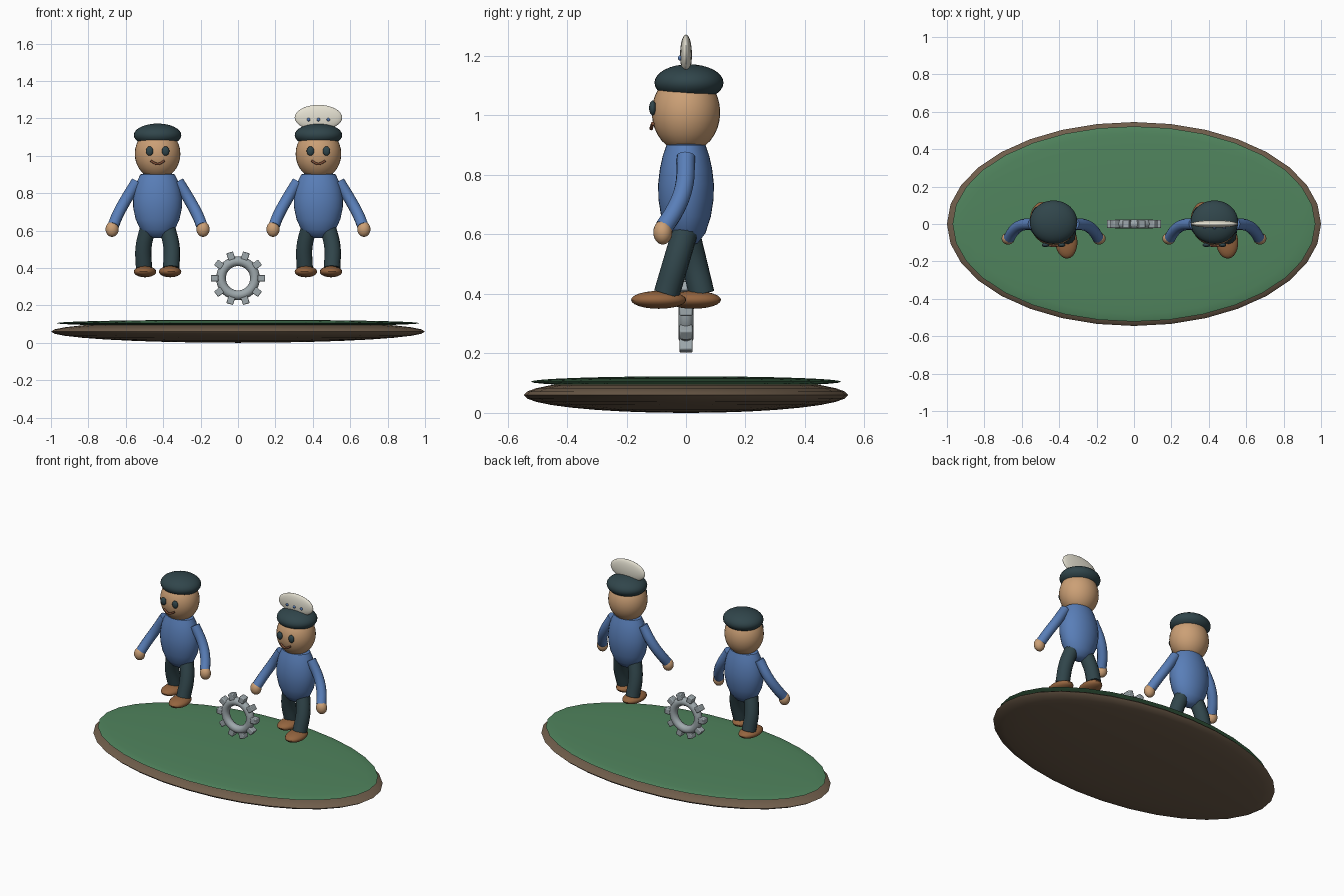
import bpy, math
from mathutils import Vector

if "Cube" in bpy.data.objects:
    bpy.data.objects.remove(bpy.data.objects["Cube"])


def mat(name, rgb):
    m = bpy.data.materials.new(name)
    m.diffuse_color = (*rgb, 1)
    m.use_nodes = True
    m.node_tree.nodes["Principled BSDF"].inputs["Base Color"].default_value = m.diffuse_color
    return m


SKIN = mat("skin", (0.60, 0.35, 0.18))
BLUE = mat("blue", (0.10, 0.21, 0.48))
DARK = mat("dark", (0.03, 0.06, 0.07))
SHOE = mat("shoe_brown", (0.30, 0.13, 0.05))
LIP = mat("lip_brown", (0.22, 0.08, 0.04))
EARTH = mat("earth", (0.16, 0.11, 0.07))
GRASS = mat("grass", (0.08, 0.23, 0.11))
CREAM = mat("cream", (0.78, 0.75, 0.64))
STEEL = mat("steel", (0.34, 0.39, 0.41))


def finish(name, material, angle=40):
    o = bpy.context.object
    o.name = name
    o.data.materials.clear()
    o.data.materials.append(material)
    bpy.ops.object.shade_smooth_by_angle(angle=math.radians(angle))
    return o


def ball(name, loc, size, material, seg=32, rings=16, turn=0):
    bpy.ops.mesh.primitive_uv_sphere_add(segments=seg, ring_count=rings, radius=1, location=loc,
                                         rotation=(0, 0, turn))
    bpy.context.object.scale = size
    bpy.ops.object.transform_apply(location=False, rotation=False, scale=True)
    return finish(name, material)


def tube(name, pts, radius, material):
    cu = bpy.data.curves.new(name, 'CURVE')
    cu.dimensions = '3D'
    cu.bevel_depth, cu.bevel_resolution = radius, 4
    cu.resolution_u, cu.use_fill_caps = 6, True
    sp = cu.splines.new('BEZIER')
    sp.bezier_points.add(len(pts) - 1)
    for b, p in zip(sp.bezier_points, pts):
        b.co = p
        b.handle_left_type = b.handle_right_type = 'AUTO'
    o = bpy.data.objects.new(name, cu)
    bpy.context.collection.objects.link(o)
    bpy.ops.object.select_all(action='DESELECT')
    o.select_set(True)
    bpy.context.view_layer.objects.active = o
    bpy.ops.object.convert(target='MESH')
    return finish(name, material)


def lathe(name, profile, loc, sy, material, n=32):
    verts, faces = [], []
    for r, z in profile:
        for i in range(n):
            a = 2 * math.pi * i / n
            verts.append((r * math.cos(a), r * sy * math.sin(a), z))
    for j in range(len(profile) - 1):
        for i in range(n):
            k = (i + 1) % n
            faces.append((j * n + i, j * n + k, j * n + n + k, j * n + n + i))
    faces.append(tuple(reversed(range(n))))
    faces.append(tuple(range(len(verts) - n, len(verts))))
    me = bpy.data.meshes.new(name)
    me.from_pydata(verts, [], faces)
    o = bpy.data.objects.new(name, me)
    o.location = loc
    bpy.context.collection.objects.link(o)
    bpy.ops.object.select_all(action='DESELECT')
    o.select_set(True)
    bpy.context.view_layer.objects.active = o
    return finish(name, material, 50)


# Ground: two lens-shaped discs
ball("ground_earth", (0, 0, 0.06), (1.0, 0.545, 0.06), EARTH)
ball("ground_grass", (0, 0, 0.105), (0.97, 0.522, 0.018), GRASS)

BODY = [(0.02, 0.56), (0.055, 0.57), (0.092, 0.605), (0.117, 0.66), (0.13, 0.72),
        (0.131, 0.77), (0.123, 0.82), (0.109, 0.865), (0.092, 0.9), (0.05, 0.91)]


def figure(label, cx):
    def at(x, y, z):
        return Vector((cx + x, y, z))

    # Torso and head
    lathe(label + "_torso", BODY, at(0, 0, 0), 0.715, BLUE)
    ball(label + "_head", at(0, 0, 1.01), (0.122, 0.115, 0.135), SKIN)
    ball(label + "_hair", at(0, 0.01, 1.11), (0.127, 0.116, 0.062), DARK)
    # Face
    tube(label + "_mouth", [at(-0.037, -0.112, 0.973), at(0, -0.117, 0.956), at(0.037, -0.112, 0.973)],
         0.006, LIP)
    for s, side in ((-1, "left"), (1, "right")):
        ball(f"{label}_{side}_eye", at(s * 0.043, -0.112, 1.025), (0.02, 0.012, 0.025), DARK, 16, 10)
        # Arms and hands
        tube(f"{label}_{side}_arm", [at(s * 0.11, 0, 0.862), at(s * 0.175, -0.008, 0.755),
                                     at(s * 0.215, -0.038, 0.68), at(s * 0.237, -0.073, 0.625)], 0.031, BLUE)
        ball(f"{label}_{side}_hand", at(s * 0.243, -0.078, 0.607), (0.035, 0.032, 0.041), SKIN, 20, 12)
        # Striding legs and shoes
        ankle = -0.065 if s > 0 else 0.053
        foot = -0.092 if s > 0 else 0.025
        tube(f"{label}_{side}_leg", [at(s * 0.05, 0, 0.62), at(s * 0.075, ankle * 0.5, 0.51),
                                     at(s * 0.073, ankle, 0.4)], 0.044, DARK)
        ball(f"{label}_{side}_shoe", at(s * 0.067, foot, 0.38), (0.06, 0.093, 0.03), SHOE, 24, 12,
             0.08 * s)


figure("first_figure", -0.43)
figure("second_figure", 0.43)

# Upright cap plate with three studs
ball("cap_plate", (0.43, 0, 1.204), (0.127, 0.02, 0.068), CREAM)
for dx in (-0.053, 0, 0.053):
    ball("cap_stud", (0.43 + dx, -0.02, 1.193), (0.009, 0.007, 0.009), BLUE, 12, 8)

# Gear ring with ten teeth
bpy.ops.mesh.primitive_torus_add(major_segments=40, minor_segments=14, major_radius=0.091,
                                 minor_radius=0.026, location=(0, 0, 0.345),
                                 rotation=(math.pi / 2, 0, 0))
finish("gear_ring", STEEL)
for i in range(10):
    a = 2 * math.pi * i / 10
    bpy.ops.mesh.primitive_cube_add(size=1, location=(0.124 * math.cos(a), 0, 0.345 + 0.124 * math.sin(a)),
                                    rotation=(0, -a, 0))
    o = bpy.context.object
    o.scale = (0.042, 0.044, 0.037)
    bpy.ops.object.transform_apply(location=False, rotation=False, scale=True)
    b = o.modifiers.new("bevel", 'BEVEL')
    b.width, b.segments = 0.005, 2
    finish("gear_tooth", STEEL)
